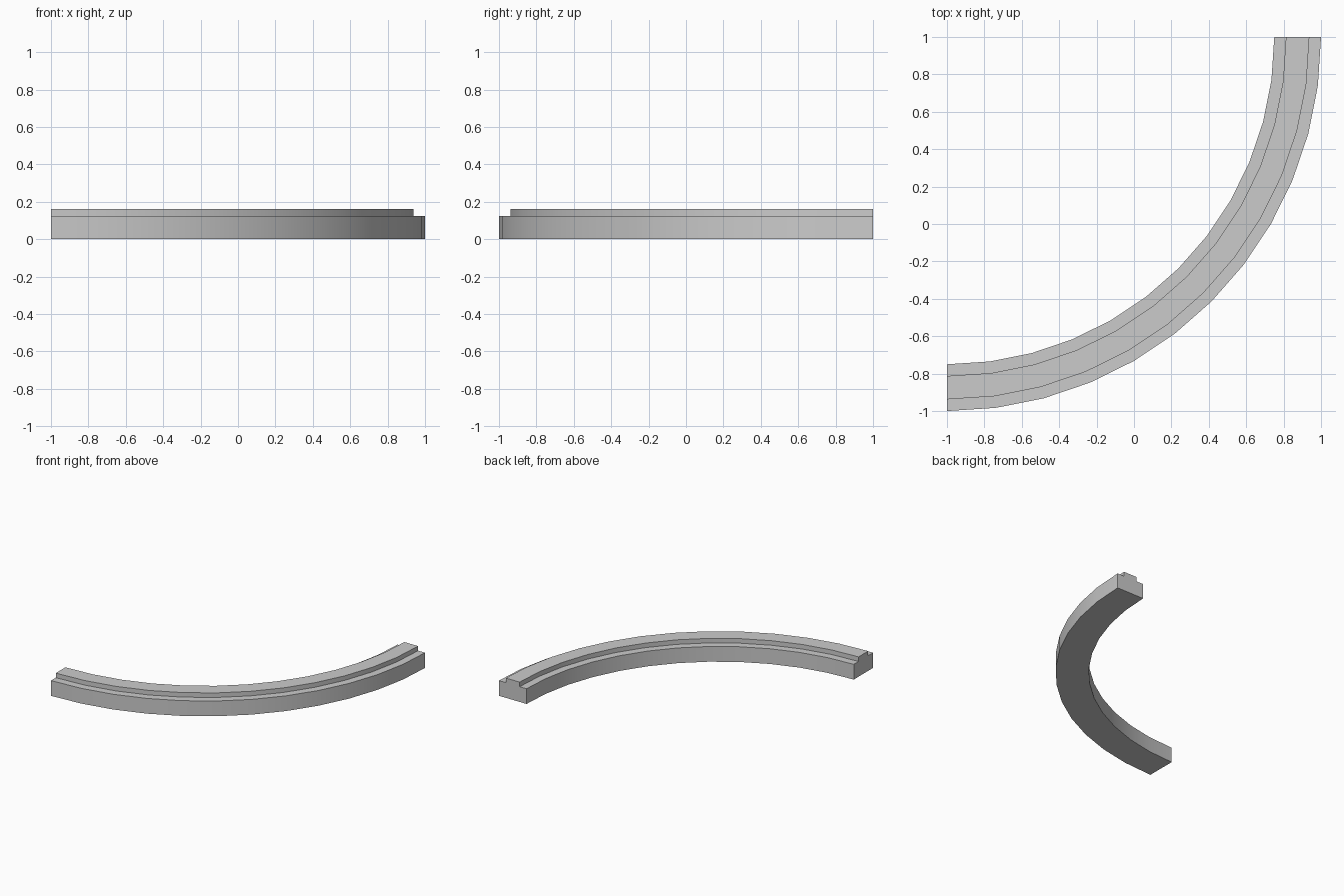
import bpy, bmesh, math

if "Cube" in bpy.data.objects:
    bpy.data.objects.remove(bpy.data.objects["Cube"])

SEGMENTS = 12
CENTRE = (-1.0, 1.0)

# Stepped kerb cross-section as (radius, height)
PROFILE = [(1.75, 0), (2.0, 0), (2.0, 0.125), (1.9375, 0.125),
           (1.9375, 0.1625), (1.8125, 0.1625), (1.8125, 0.125), (1.75, 0.125)]

# Sweep the section through a quarter turn
bm = bmesh.new()
rings = []
for i in range(SEGMENTS + 1):
    a = -math.pi / 2 + math.pi / 2 * i / SEGMENTS
    rings.append([bm.verts.new((CENTRE[0] + r * math.cos(a),
                                CENTRE[1] + r * math.sin(a), z))
                  for r, z in PROFILE])
n = len(PROFILE)
for r0, r1 in zip(rings, rings[1:]):
    for j in range(n):
        k = (j + 1) % n
        bm.faces.new((r0[j], r0[k], r1[k], r1[j]))

# End caps
bm.faces.new(rings[0])
bm.faces.new(rings[-1])
bmesh.ops.recalc_face_normals(bm, faces=bm.faces)

mesh = bpy.data.meshes.new("curved_rail")
bm.to_mesh(mesh)
bm.free()
rail = bpy.data.objects.new("curved_rail", mesh)
bpy.context.collection.objects.link(rail)

# Smooth along the curve, crisp at the steps
bpy.context.view_layer.objects.active = rail
rail.select_set(True)
bpy.ops.object.shade_smooth_by_angle(angle=math.radians(30))
